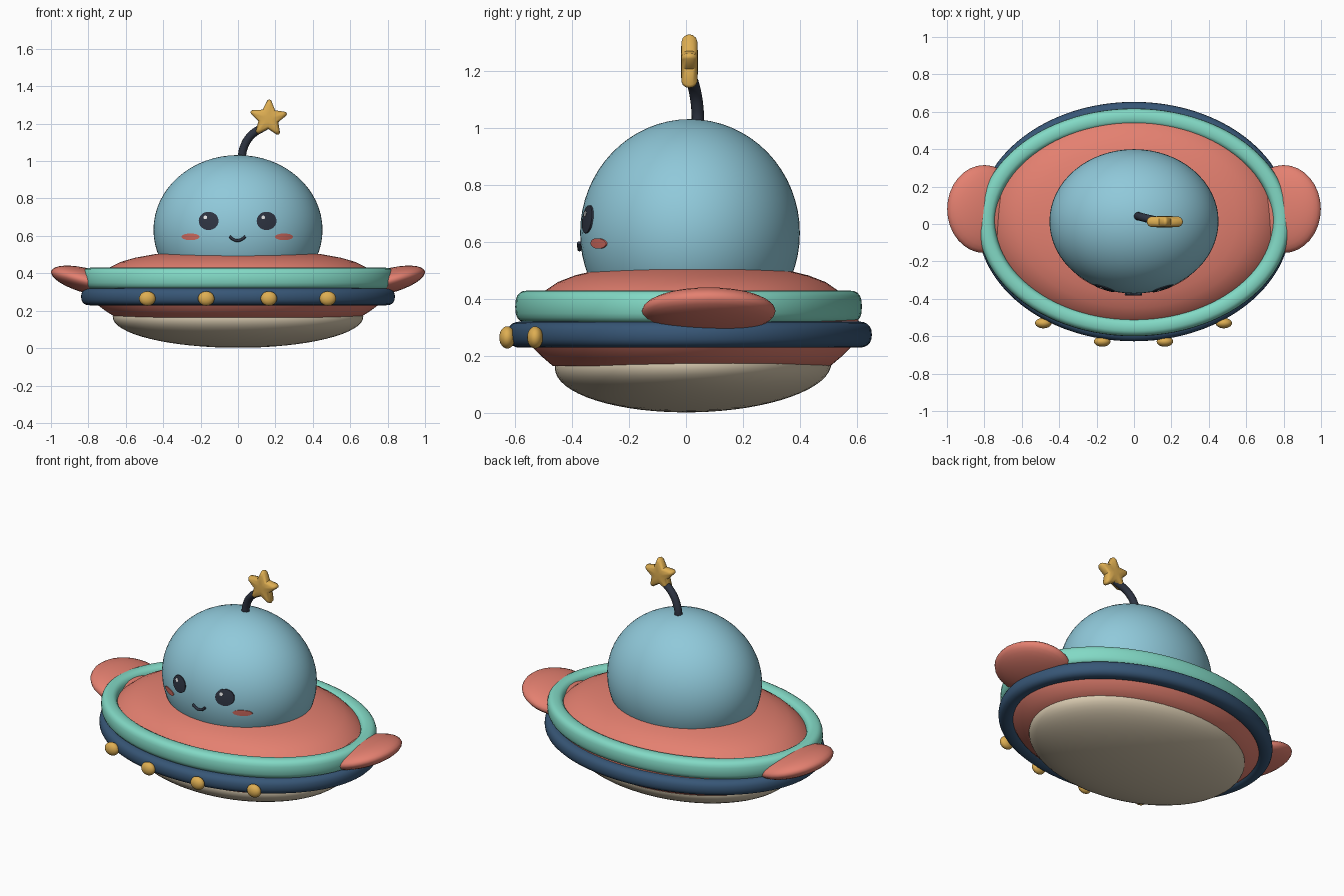
import bpy, bmesh, math
from mathutils import Matrix, Vector

if "Cube" in bpy.data.objects:
    bpy.data.objects.remove(bpy.data.objects["Cube"])


def material(name, rgb):
    m = bpy.data.materials.new(name)
    lin = [(c / 255 / 12.92) if c < 11 else ((c / 255 + 0.055) / 1.055) ** 2.4 for c in rgb]
    m.diffuse_color = (*lin, 1)
    m.use_nodes = True
    m.node_tree.nodes["Principled BSDF"].inputs["Base Color"].default_value = m.diffuse_color
    return m


BLUE = material("sky blue", (144, 201, 218))
CORAL = material("coral", (228, 128, 112))
TEAL = material("teal", (130, 217, 197))
NAVY = material("navy", (55, 86, 118))
CREAM = material("cream", (214, 200, 174))
GOLD = material("gold", (222, 174, 82))
DARK = material("dark slate", (46, 52, 66))
BLUSH = material("blush", (214, 110, 98))
WHITE = material("white", (245, 245, 245))


def finish(name, bm, mat, sharp=None):
    bmesh.ops.recalc_face_normals(bm, faces=bm.faces)
    for f in bm.faces:
        f.smooth = True
    me = bpy.data.meshes.new(name)
    bm.to_mesh(me)
    bm.free()
    if sharp:
        me.set_sharp_from_angle(angle=math.radians(sharp))
    me.materials.append(mat)
    ob = bpy.data.objects.new(name, me)
    bpy.context.collection.objects.link(ob)
    return ob


def ellipsoid(name, mat, loc, radii, rot=None, seg=32):
    bm = bmesh.new()
    bmesh.ops.create_uvsphere(bm, u_segments=seg, v_segments=seg // 2, radius=1)
    rot = rot or Matrix()
    bm.transform(Matrix.Translation(loc) @ rot @ Matrix.Diagonal((*radii, 1)))
    return finish(name, bm, mat)


def skin(bm, rings, wrap):
    """Join successive vertex rings with quads."""
    n = len(rings[0])
    for a, b in zip(rings, rings[1:] + rings[:1] if wrap else rings[1:]):
        for i in range(n):
            j = (i + 1) % n
            bm.faces.new((a[i], a[j], b[j], b[i]))
    if not wrap:
        bm.faces.new(rings[0])
        bm.faces.new(rings[-1])


def oval_sweep(name, mat, ovals, cy, wrap, n=96):
    """Stack of ovals given as (x radius, y radius, z)."""
    bm = bmesh.new()
    angles = [2 * math.pi * i / n for i in range(n)]
    rings = [[bm.verts.new((rx * math.cos(a), cy + ry * math.sin(a), z)) for a in angles]
             for rx, ry, z in ovals]
    skin(bm, rings, wrap)
    return finish(name, bm, mat, 50)


def oval_ring(name, mat, rx, ry, z, cy, hw, hh, power):
    """Oval tube with a slightly squared cross-section."""
    ovals = []
    for i in range(20):
        a = 2 * math.pi * i / 20
        c, s = math.cos(a), math.sin(a)
        dr = hw * math.copysign(abs(c) ** power, c)
        ovals.append((rx + dr, ry + dr, z + hh * math.copysign(abs(s) ** power, s)))
    return oval_sweep(name, mat, ovals, cy, True)


def tube(name, mat, points, radius):
    cu = bpy.data.curves.new(name, 'CURVE')
    cu.dimensions = '3D'
    cu.bevel_depth = radius
    cu.bevel_resolution = 4
    cu.use_fill_caps = True
    sp = cu.splines.new('BEZIER')
    sp.bezier_points.add(len(points) - 1)
    for bp, p in zip(sp.bezier_points, points):
        bp.co = p
        bp.handle_left_type = bp.handle_right_type = 'AUTO'
    cu.materials.append(mat)
    ob = bpy.data.objects.new(name, cu)
    bpy.context.collection.objects.link(ob)
    return ob


# Saucer hull
profile = [(.60, .16), (.655, .165), (.71, .20), (.75, .23), (.78, .27), (.792, .31), (.78, .345),
           (.74, .39), (.69, .43), (.63, .46), (.55, .483), (.44, .503), (.30, .515), (.1, .52)]
oval_sweep("hull", CORAL, [(r, r * .745, z) for r, z in profile], .02, False)
ellipsoid("belly", CREAM, (0, .025, .167), (.67, .486, .165), Matrix.Rotation(.02, 4, 'X'), 64)
oval_ring("upper_ring", TEAL, .787, .562, .373, .009, .047, .057, .75)
oval_ring("lower_ring", NAVY, .793, .594, .275, .013, .046, .046, .85)

# Side fins tilted upward
for side, s in (("left", -1), ("right", 1)):
    ellipsoid(side + "_fin", CORAL, (s * .80, .08, .358), (.206, .235, .066),
              Matrix.Rotation(-s * math.radians(15), 4, 'Y'))

# Bulbs along the front rim
for i, (x, y) in enumerate(((-.485, -.53), (-.17, -.628), (.165, -.628), (.48, -.53))):
    ellipsoid(f"bulb_{i + 1}", GOLD, (x, y, .265), (.044, .028, .039), seg=24)

# Dome
C = Vector((0, .014, .632))
R = Vector((.452, .386, .40))
ellipsoid("dome", BLUE, C, R, seg=64)


def on_dome(x, z, lift):
    d = 1 - ((x - C.x) / R.x) ** 2 - ((z - C.z) / R.z) ** 2
    return Vector((x, C.y - R.y * math.sqrt(max(d, 0)) - lift, z))


def patch(name, mat, x, z, rx, rz, lift):
    """Thin oval plate following the dome surface."""
    bm = bmesh.new()
    rings = []
    for s, l in ((1, -.004), (1, lift), (.7, lift), (.4, lift), (.08, lift)):
        rings.append([bm.verts.new(on_dome(x + rx * s * math.cos(a), z + rz * s * math.sin(a), l))
                      for a in (2 * math.pi * i / 32 for i in range(32))])
    skin(bm, rings, False)
    return finish(name, bm, mat, 40)


# Face
for side, s in (("left", -1), ("right", 1)):
    patch(side + "_eye", DARK, s * .155 - .002, .68, .053, .049, .005)
    patch(side + "_eye_glint", WHITE, s * .155 - .020, .699, .010, .010, .008)
    patch(side + "_cheek", BLUSH, s * .25 - .004, .595, .048, .018, .004)
tube("mouth", DARK, [on_dome(x - .003, z, .006) for x, z in
                     ((-.042, .597), (-.022, .581), (0, .575), (.022, .581), (.042, .597))], .0075)

# Antenna with star tip
tube("antenna", DARK, [(.018, .042, 1.0), (.03, .04, 1.07), (.068, .03, 1.135), (.15, .012, 1.19)], .022)
bm = bmesh.new()
rings = []
for s, d in ((.3, -.030), (.74, -.028), (.88, -.023), (.97, -.012), (1, 0),
             (.97, .012), (.88, .023), (.74, .028), (.3, .030)):
    ring = []
    for i in range(5):
        a = math.pi / 2 - .05 + i * 2 * math.pi / 5
        # each point has a blunted tip and one inner notch
        for da, r in ((-.10, .098), (0, .102), (.10, .098), (math.pi / 5, .056)):
            ring.append(bm.verts.new((.163 + s * r * math.cos(a + da), .012 + d,
                                      1.228 + s * r * math.sin(a + da))))
    rings.append(ring)
skin(bm, rings, False)
finish("star", bm, GOLD, 50)
